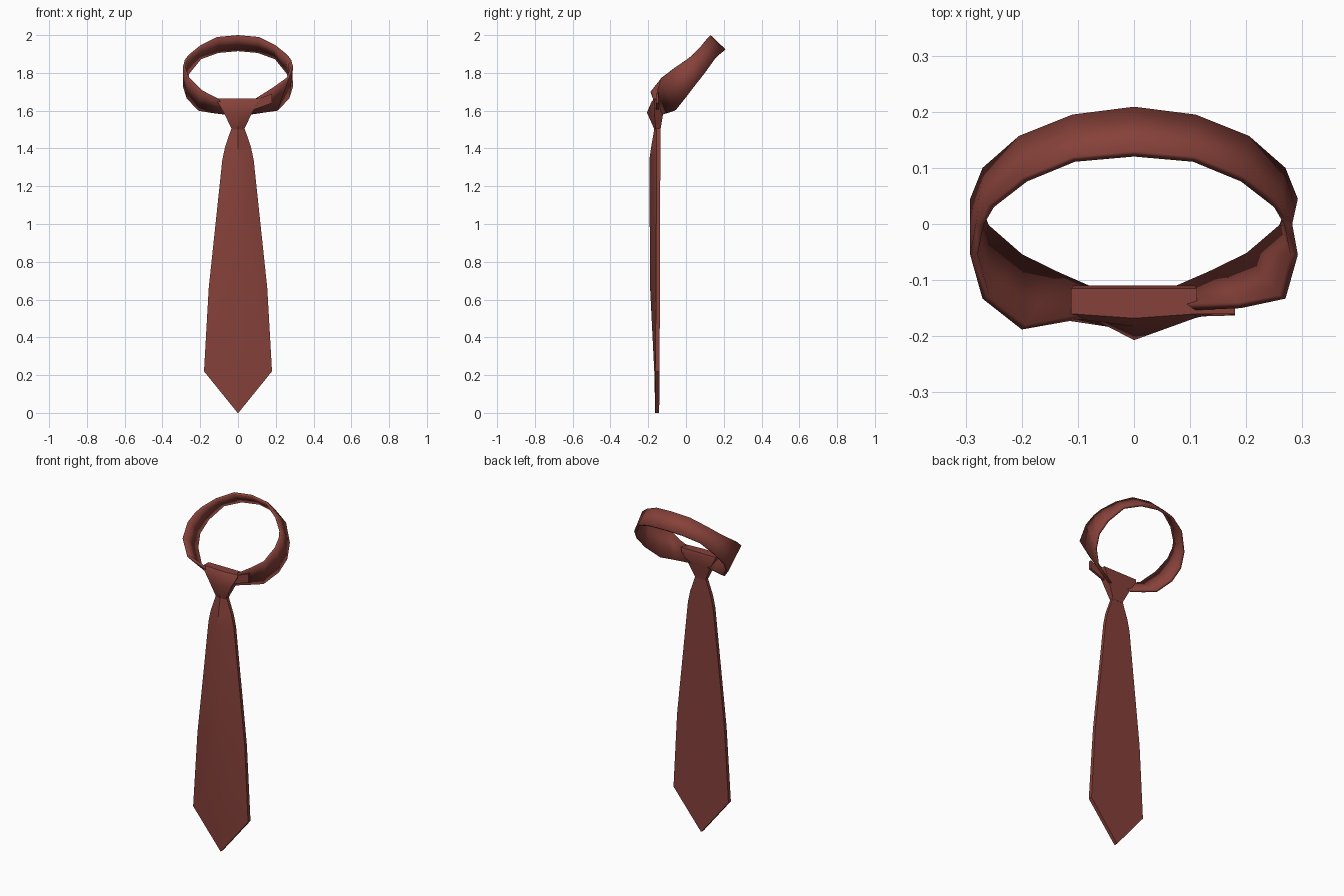
import bpy
import bmesh

if "Cube" in bpy.data.objects:
    bpy.data.objects.remove(bpy.data.objects["Cube"])

cloth = bpy.data.materials.new("brick_red_cloth")
cloth.diffuse_color = (0.24, 0.053, 0.042, 1)
cloth.use_nodes = True
cloth.node_tree.nodes["Principled BSDF"].inputs["Base Color"].default_value = cloth.diffuse_color


def finish(bm, name, angle, recalc=True):
    if recalc:
        bmesh.ops.recalc_face_normals(bm, faces=bm.faces[:])
    mesh = bpy.data.meshes.new(name)
    bm.to_mesh(mesh)
    bm.free()
    obj = bpy.data.objects.new(name, mesh)
    bpy.context.collection.objects.link(obj)
    mesh.materials.append(cloth)
    bpy.ops.object.select_all(action='DESELECT')
    obj.select_set(True)
    bpy.context.view_layer.objects.active = obj
    bpy.ops.object.shade_smooth_by_angle(angle=angle)
    return obj


def loft(name, sections, angle=0.6):
    """Stack of rings: height, half width, ridge y, front edge y, back y."""
    bm = bmesh.new()
    rings = []
    for z, w, ridge, front, back in sections:
        ring = [(-w, back), (-w, front), (0, ridge), (w, front), (w, back), (0, back)]
        rings.append([bm.verts.new((x, y, z)) for x, y in ring])
    for a, b in zip(rings, rings[1:]):
        for i in range(6):
            j = (i + 1) % 6
            bm.faces.new((a[i], a[j], b[j], b[i]))
    bm.faces.new(rings[0])
    bm.faces.new(rings[-1])
    return finish(bm, name, angle)


# Hanging blade, pointed at the bottom
loft("blade", [
    (0.0, 0.002, -0.163, -0.162, -0.142),
    (0.22, 0.18, -0.168, -0.163, -0.14),
    (0.66, 0.155, -0.19, -0.158, -0.138),
    (1.34, 0.083, -0.194, -0.157, -0.136),
    (1.41, 0.068, -0.184, -0.157, -0.136),
    (1.52, 0.03, -0.165, -0.155, -0.136),
])

# Knot, flaring upward with a bulge at the front
loft("knot", [
    (1.50, 0.032, -0.167, -0.16, -0.135),
    (1.59, 0.075, -0.207, -0.168, -0.12),
    (1.645, 0.108, -0.183, -0.168, -0.11),
    (1.665, 0.112, -0.168, -0.16, -0.115),
])

# Neck band: half profile from the back centre to the knot
top = [(0, 0.13, 2.0), (0.11, 0.12, 1.99), (0.2, 0.083, 1.945),
       (0.262, 0.035, 1.895), (0.282, 0.0, 1.868), (0.292, -0.055, 1.83),
       (0.27, -0.133, 1.77)]
bottom = [(0, 0.209, 1.925), (0.11, 0.195, 1.915), (0.205, 0.157, 1.88),
          (0.27, 0.1, 1.80), (0.292, 0.045, 1.73), (0.272, -0.005, 1.665),
          (0.21, -0.06, 1.6)]
left_end = [((0.2, -0.188, 1.70), (0.14, -0.095, 1.588)),
            ((0.07, -0.165, 1.635), (0.06, -0.13, 1.578))]
right_end = [((0.19, -0.15, 1.715), (0.14, -0.095, 1.59)),
             ((0.07, -0.155, 1.64), (0.06, -0.13, 1.578))]
half = list(zip(top, bottom))
left = [tuple((-x, y, z) for x, y, z in pair) for pair in half[1:] + left_end]
path = left[::-1] + half + right_end

bm = bmesh.new()
pairs = [(bm.verts.new(t), bm.verts.new(b)) for t, b in path]
for (t0, b0), (t1, b1) in zip(pairs, pairs[1:]):
    bm.faces.new((t0, t1, b1, b0))
band = finish(bm, "neck_band", 0.6, recalc=False)
thick = band.modifiers.new("thickness", 'SOLIDIFY')
thick.thickness = 0.014
thick.offset = -1

# Short loose tail tucked beside the knot
bm = bmesh.new()
bmesh.ops.create_cube(bm, size=1)
for v in bm.verts:
    v.co = (0.125 + v.co.x * 0.11, -0.153 + v.co.y * 0.014,
            1.645 + v.co.z * 0.05 + v.co.x * 0.04)
finish(bm, "tucked_tail", 0.5)
